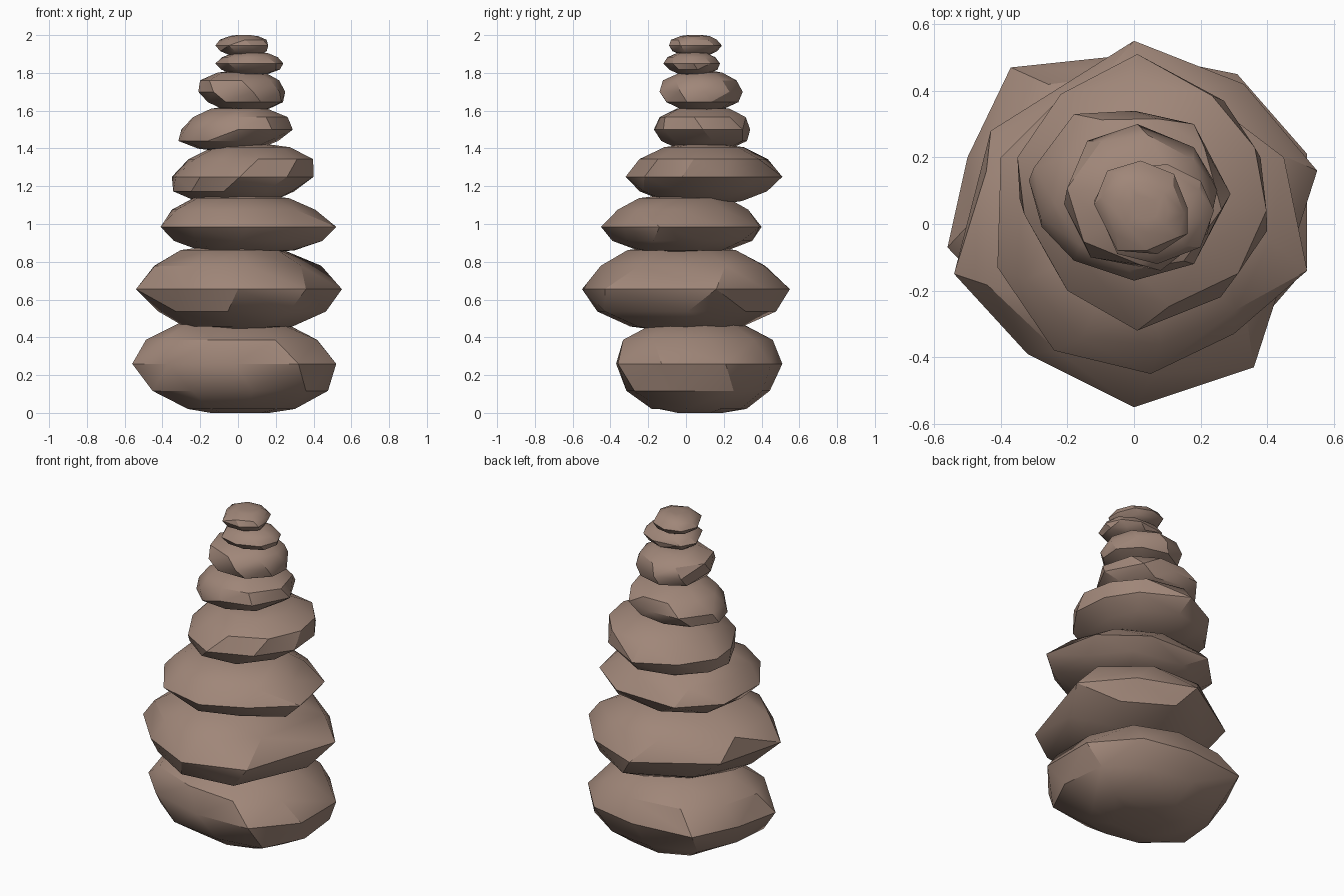
import bpy, bmesh, math, random
from mathutils import Vector

cube = bpy.data.objects.get("Cube")
if cube:
    bpy.data.objects.remove(cube, do_unlink=True)

random.seed(11)

# One warm brown stone colour
stone_brown = bpy.data.materials.new("stone_brown")
stone_brown.use_nodes = True
colour = (0.35, 0.24, 0.19, 1)
stone_brown.diffuse_color = colour
bsdf = stone_brown.node_tree.nodes["Principled BSDF"]
bsdf.inputs["Base Color"].default_value = colour
bsdf.inputs["Roughness"].default_value = 0.9


def add_ring(bm, outline, centre, scale, z, shift, lean, jitter):
    """Add a scaled copy of the outline, turned part of a step along itself."""
    for i, point in enumerate(outline):
        following = outline[(i + 1) % len(outline)]
        spot = point.lerp(following, shift)
        factor = scale * (1 + random.uniform(-jitter, jitter))
        spot = centre + (spot - centre) * factor
        bm.verts.new((spot.x + lean, spot.y, z))


def make_stone(name, bottom, waist, top, fullness, lean, footprint):
    """Wrap a faceted skin around a footprint (in hundredths) and its rings.
    The upper half leans sideways one way and the lower half the other."""
    outline = [Vector(p) / 100 for p in footprint]
    centre = sum(outline, Vector((0, 0))) / len(outline)
    bm = bmesh.new()
    add_ring(bm, outline, centre, 1, waist, 0, 0, 0)
    for end, shift, side in ((top, 0.25, lean), (bottom, 0.75, -lean)):
        height = end - waist
        add_ring(bm, outline, centre, fullness, waist + height * 0.55, shift, side, 0.05)
        add_ring(bm, outline, centre, 0.56, waist + height * 0.92, shift, side, 0.06)
        add_ring(bm, outline, centre, 0.3, end, shift, side, 0)
    hull = bmesh.ops.convex_hull(bm, input=bm.verts[:])
    spare = {v for v in hull["geom_interior"] + hull["geom_unused"]
             if isinstance(v, bmesh.types.BMVert)}
    bmesh.ops.delete(bm, geom=list(spare), context='VERTS')
    bmesh.ops.dissolve_limit(bm, angle_limit=math.radians(5),
                             verts=bm.verts[:], edges=bm.edges[:])
    bmesh.ops.recalc_face_normals(bm, faces=bm.faces[:])
    mesh = bpy.data.meshes.new(name)
    bm.to_mesh(mesh)
    bm.free()
    mesh.materials.append(stone_brown)
    stone = bpy.data.objects.new(name, mesh)
    bpy.context.collection.objects.link(stone)
    bpy.ops.object.select_all(action='DESELECT')
    stone.select_set(True)
    bpy.context.view_layer.objects.active = stone
    bpy.ops.object.shade_smooth_by_angle(angle=math.radians(30))


# Stones from the ground up, each with its widest outline
make_stone("base_stone", 0, 0.26, 0.49, 0.89, -0.02,
           [(-56, -7), (-50, 20), (-37, 47), (1, 51), (31, 45), (52, 21),
            (52, -13), (32, -36), (-2, -37), (-37, -27)])
make_stone("second_stone", 0.44, 0.655, 0.88, 0.89, -0.02,
           [(0, -55), (36, -43), (55, 16), (33, 42), (0, 55),
            (-43, 28), (-54, -15), (-32, -39)])
make_stone("third_stone", 0.85, 0.985, 1.15, 0.87, -0.02,
           [(5, -45), (30, -33), (52, -14), (45, 20), (20, 39),
            (-20, 40), (-40, 20), (-41, -13), (-24, -38)])
make_stone("fourth_stone", 1.11, 1.25, 1.42, 0.9, 0.04,
           [(1, -32), (26, -22), (40, -2), (38, 20), (27, 37), (1, 51),
            (-22, 39), (-35, 20), (-33, 3), (-20, -20)])
make_stone("fifth_stone", 1.39, 1.5, 1.62, 0.92, 0.03,
           [(-30, 17), (-18, 33), (0, 34), (18, 30), (29, 9),
            (18, -12), (0, -17), (-18, -11), (-28, 2)])
make_stone("sixth_stone", 1.6, 1.7, 1.81, 0.95, -0.01,
           [(-21, 6), (-14, 25), (1, 30), (18, 23), (25, 10),
            (22, -3), (8, -14), (-13, -10)])
make_stone("seventh_stone", 1.79, 1.85, 1.91, 0.9, 0,
           [(-12, 7), (-7, 16), (10, 18), (20, 13), (24, 4),
            (20, -7), (7, -12), (-5, -9)])
make_stone("cap_stone", 1.89, 1.945, 2, 0.9, 0,
           [(-12, 6), (-8, 16), (2, 19), (12, 15), (16, 5),
            (16, -3), (7, -9), (-5, -8)])
